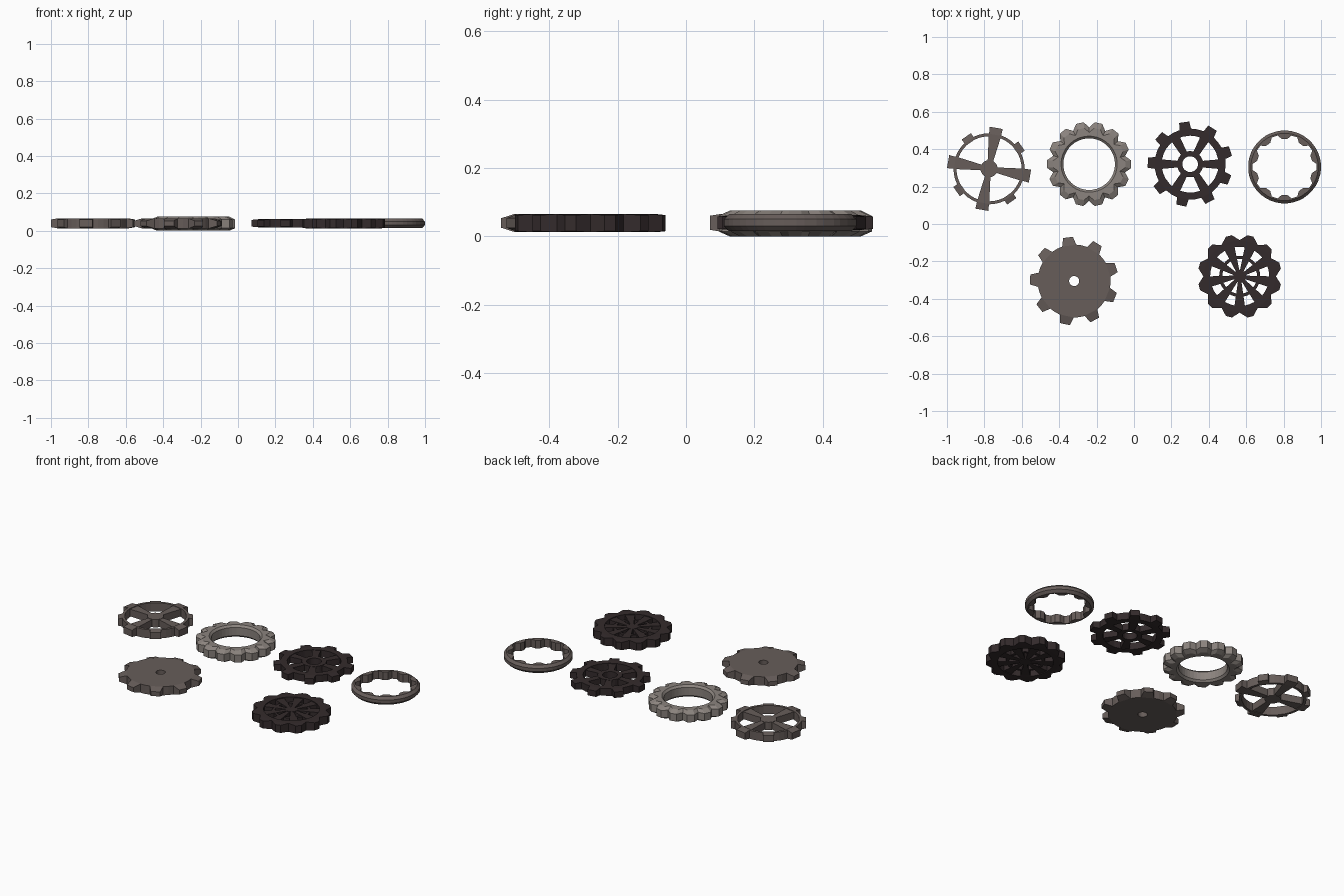
import bpy, bmesh, math
from mathutils import Matrix, Vector

if "Cube" in bpy.data.objects:
    bpy.data.objects.remove(bpy.data.objects["Cube"])


def material(name, rgb):
    m = bpy.data.materials.new(name)
    m.diffuse_color = (*rgb, 1)
    m.use_nodes = True
    m.node_tree.nodes["Principled BSDF"].inputs["Base Color"].default_value = m.diffuse_color
    return m


STEEL = material("worn steel", (0.135, 0.110, 0.102))
LIGHT = material("pale steel", (0.26, 0.23, 0.21))
DARK = material("dark iron", (0.034, 0.024, 0.025))


def finish(bm, name, centre, mat):
    bmesh.ops.recalc_face_normals(bm, faces=bm.faces[:])
    me = bpy.data.meshes.new(name)
    bm.to_mesh(me)
    bm.free()
    me.materials.append(mat)
    ob = bpy.data.objects.new(name, me)
    ob.location = (*centre, 0)
    bpy.context.collection.objects.link(ob)
    return ob


def outline(n, phase, pts):
    """Repeat (fraction of pitch, radius) points around n teeth."""
    pitch = 2 * math.pi / n
    return [(math.radians(phase) + (i + f) * pitch, r) for i in range(n) for f, r in pts]


def loft(name, centre, mat, loops):
    """Closed band through loops; each loop is a list of (angle, radius, z)."""
    bm = bmesh.new()
    rings = [[bm.verts.new((r * math.cos(a), r * math.sin(a), z)) for a, r, z in lp] for lp in loops]
    n = len(rings[0])
    for k, ring in enumerate(rings):
        nxt = rings[(k + 1) % len(rings)]
        for i in range(n):
            j = (i + 1) % n
            bm.faces.new((ring[i], ring[j], nxt[j], nxt[i]))
    return finish(bm, name, centre, mat)


def toothed_ring(name, centre, mat, prof, bore, body, z0, z1, tip):
    """Ring with outer teeth whose tips taper by tip above and below."""
    def at(r, z):
        return [(a, r, z) for a, _ in prof]

    def root(z):
        return [(a, min(r, body) * 0.985, z) for a, r in prof]

    def edge(z, d):
        return [(a, r, z + (d if r > body + 0.005 else 0)) for a, r in prof]
    return loft(name, centre, mat, [at(bore, z0), at(bore, z1), root(z1),
                                    edge(z1, -tip), edge(z0, tip), root(z0)])


def collar(name, centre, mat, r0, r1, z0, z1, n=24):
    prof = outline(n, 0, [(0, 1)])
    loft(name, centre, mat, [[(a, r, z) for a, _ in prof]
                             for r, z in ((r0, z0), (r0, z1), (r1, z1), (r1, z0))])


def disc(name, centre, mat, r, z0, z1):
    bm = bmesh.new()
    bmesh.ops.create_cone(bm, cap_ends=True, segments=20, radius1=r, radius2=r, depth=z1 - z0,
                          matrix=Matrix.Translation((0, 0, (z0 + z1) / 2)))
    finish(bm, name, centre, mat)


def spokes(name, centre, mat, n, phase, r0, r1, w0, w1, z0, z1):
    """Spokes that widen from half width w0 to w1."""
    bm = bmesh.new()
    for i in range(n):
        rot = Matrix.Rotation(math.radians(phase + 360 * i / n), 3, 'Z')
        flat = ((r0, -w0), (r1, -w1), (r1, w1), (r0, w0))
        lo, hi = [[bm.verts.new(rot @ Vector((x, y, z))) for x, y in flat] for z in (z0, z1)]
        bm.faces.new(lo[::-1])
        bm.faces.new(hi)
        for k in range(4):
            m = (k + 1) % 4
            bm.faces.new((lo[k], lo[m], hi[m], hi[k]))
    finish(bm, name, centre, mat)


# Four-spoke wheel: thin rim, four wide and four small teeth
c = (-0.775, 0.295)
prof = outline(4, 80, [(-.11, .19), (-.1, .225), (.1, .225), (.11, .19), (.2, .19), (.3, .19),
                       (.4, .19), (.41, .214), (.59, .214), (.6, .19), (.7, .19), (.8, .19)])
toothed_ring("four_spoke_rim", c, STEEL, prof, .174, .19, .013, .066, .006)
spokes("four_spoke_arms", c, STEEL, 4, 80, .02, .188, .012, .034, .017, .062)
disc("four_spoke_hub", c, STEEL, .046, .015, .064)

# Pale ring gear with bevelled teeth
c = (-0.24, 0.32)
prof = outline(14, 77, [(-.2, .226), (.2, .226), (.5, .197)])


def pale_loop(k, z):
    return [(a, r * k, z) for a, r in prof]


loft("pale_ring_gear", c, LIGHT, [[(a, .138, .012) for a, _ in prof], [(a, .138, .063) for a, _ in prof],
                                  [(a, .15, .075) for a, _ in prof], pale_loop(.86, .075),
                                  pale_loop(1, .06), pale_loop(1, .014), pale_loop(.86, 0),
                                  [(a, .15, 0) for a, _ in prof]])

# Dark six-spoke gear
c = (0.30, 0.32)
prof = outline(9, 98, [(-.24, .19), (-.17, .228), (.17, .228), (.24, .19), (.5, .19)])
toothed_ring("six_spoke_rim", c, DARK, prof, .152, .19, .018, .062, .004)
spokes("six_spoke_arms", c, DARK, 6, 0, .06, .16, .017, .026, .021, .059)
collar("six_spoke_hub", c, DARK, .042, .07, .019, .061)

# Ring with inward teeth and bevelled outside
c = (0.805, 0.305)
prof = outline(10, 90, [(-.15, .150), (.15, .150), (.35, .172), (.65, .172)])
loft("inner_tooth_ring", c, STEEL,
     [[(a, r, .015) for a, r in prof], [(a, r, .065) for a, r in prof]]
     + [[(a, r, z) for a, _ in prof] for r, z in ((.18, .065), (.195, .05), (.195, .03), (.18, .015))])

# Solid nine-tooth disc gear
c = (-0.32, -0.305)
prof = outline(9, 98, [(-.28, .195), (-.16, .237), (.16, .237), (.28, .195), (.5, .195)])
toothed_ring("solid_gear", c, STEEL, prof, .027, .195, .012, .066, .013)

# Dark web wheel with pointed teeth, wedge spokes and a thin middle ring
c = (0.565, -0.28)
prof = outline(12, 15, [(-.14, .224), (.14, .224), (.5, .194)])
toothed_ring("web_wheel_rim", c, DARK, prof, .158, .194, .012, .065, .003)
spokes("web_wheel_arms", c, DARK, 9, 70, .02, .165, .008, .029, .017, .06)
collar("web_wheel_ring", c, DARK, .093, .11, .019, .058, 32)
disc("web_wheel_hub", c, DARK, .034, .015, .062)
